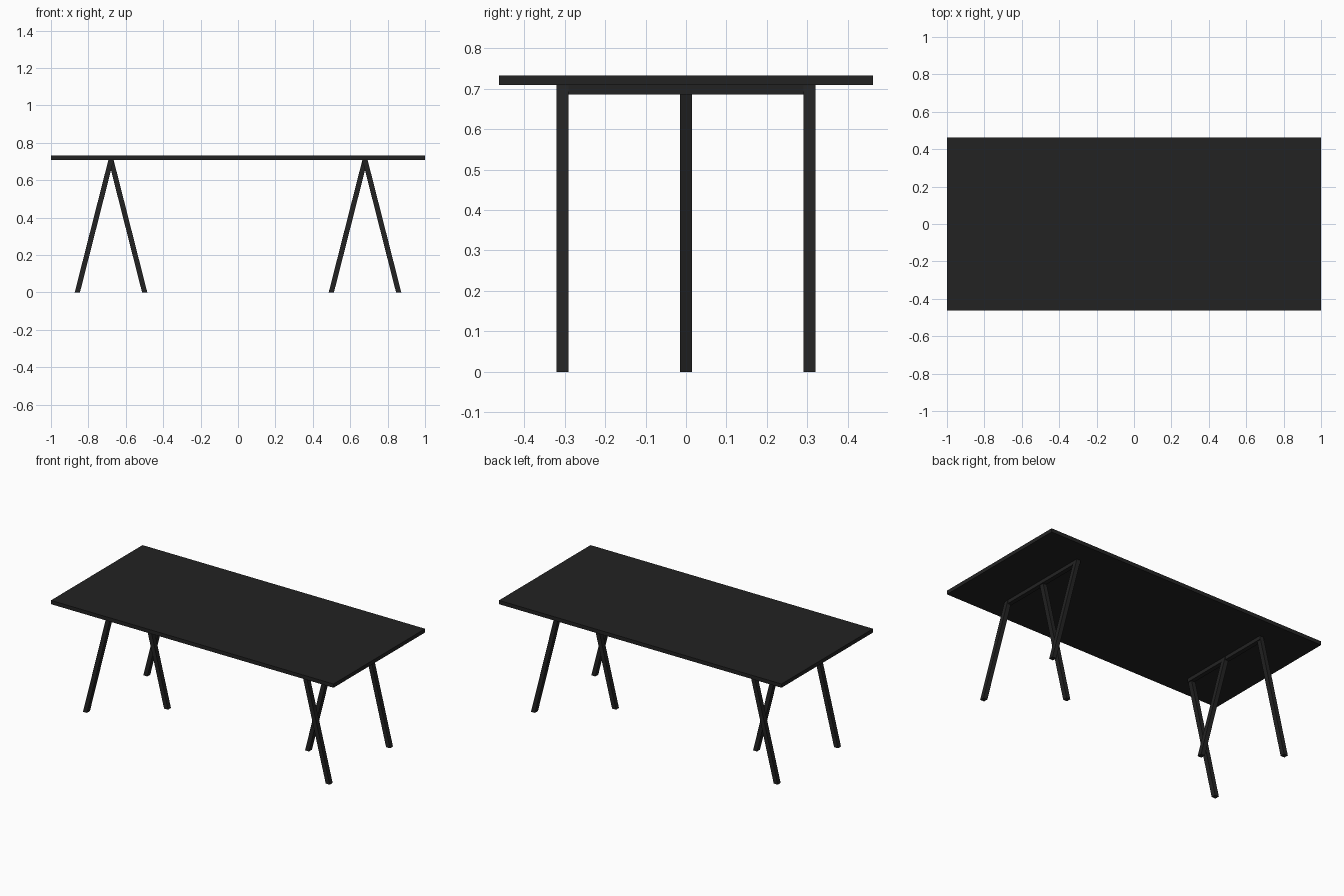
import bpy, bmesh

if "Cube" in bpy.data.objects:
    bpy.data.objects.remove(bpy.data.objects["Cube"])

TOP_Z, UNDER_Z = 0.733, 0.709
HUB_X = 0.679      # trestle apex
LEAN = 0.18        # foot offset from the apex

black = bpy.data.materials.new("soft_black")
black.diffuse_color = (0.0165, 0.0165, 0.0165, 1)
black.use_nodes = True
black.node_tree.nodes["Principled BSDF"].inputs["Base Color"].default_value = black.diffuse_color


def beam(name, bottom, top, wx, wy):
    """Box with level ends, sheared between two centre points."""
    bm = bmesh.new()
    bmesh.ops.create_cube(bm, size=1)
    for v in bm.verts:
        end = top if v.co.z > 0 else bottom
        v.co = (end[0] + v.co.x * wx, end[1] + v.co.y * wy, end[2])
    mesh = bpy.data.meshes.new(name)
    bm.to_mesh(mesh)
    bm.free()
    mesh.materials.append(black)
    obj = bpy.data.objects.new(name, mesh)
    bpy.context.collection.objects.link(obj)
    return obj


# Tabletop slab
beam("tabletop", (0, 0, UNDER_Z), (0, 0, TOP_Z), 2.0, 0.926)

# Two three-legged trestles, mirrored left and right
for side, s in (("left", -1), ("right", 1)):
    x = s * HUB_X
    beam(side + "_crossbar", (x, 0, 0.686), (x, 0, UNDER_Z), 0.028, 0.64)
    # Outer legs lean outward, the middle leg leans inward
    for leg, y, d in (("front", -0.305, 1), ("middle", 0, -1), ("back", 0.305, 1)):
        beam(f"{side}_{leg}_leg", (x + s * d * LEAN, y, 0), (x, y, UNDER_Z - 0.001),
             0.028, 0.03)
